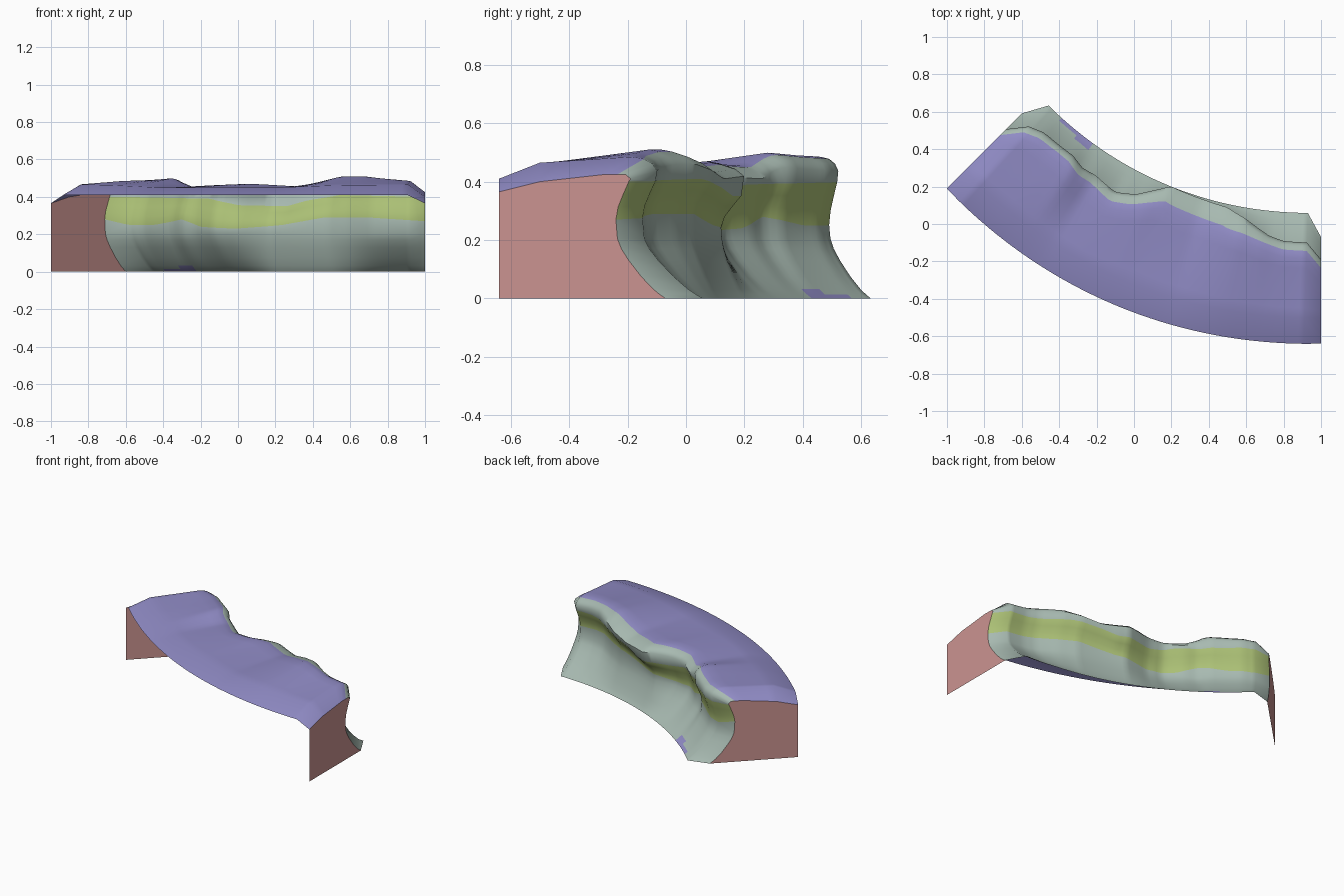
import bpy
import bmesh
from math import radians, sin, cos, pi

cube = bpy.data.objects.get("Cube")
if cube:
    bpy.data.objects.remove(cube, do_unlink=True)


def material(name, colour):
    mat = bpy.data.materials.new(name)
    mat.use_nodes = True
    mat.diffuse_color = (*colour, 1)
    mat.node_tree.nodes["Principled BSDF"].inputs["Base Color"].default_value = (*colour, 1)
    return mat


purple = material("plateau purple", (0.28, 0.26, 0.56))
grey = material("rock grey", (0.39, 0.49, 0.44))
green = material("moss green", (0.41, 0.53, 0.18))
red = material("end wall red", (0.60, 0.295, 0.285))

# The piece is an eighth of a ring around this centre, bulging a little midway
CENTRE_X, CENTRE_Y = 1.0, 2.19
OUTER, FOOT, FOOT_END, BULGE = 2.83, 2.13, 2.26, 0.015
SWEEP, BEVEL = 45.0, 1.9

# Values that wander along the sweep, as (angle, value)
RIM = [(0, 2.38), (1.9, 2.29), (5, 2.29), (7, 2.27), (10.5, 2.2), (13.4, 2.16),
       (16, 2.155), (22, 2.145), (24, 2.2), (26, 2.26), (28.6, 2.3), (32, 2.275),
       (34, 2.28), (36, 2.255), (41, 2.255), (43.1, 2.285), (45, 2.38)]
CREST = [(0, .425), (1.9, .485), (6, .5), (8, .51), (11, .51), (17, .455), (24, .47),
         (32, .455), (35, .5), (39, .49), (43.1, .485), (45, .425)]
SHOULDER = [(0, .4), (1.9, .465), (10, .462), (17, .45), (32, .45), (38, .462),
            (43.1, .467), (45, .4)]
BROW_WIDTH = [(0, .045), (7, .045), (12.7, .1), (21, .09), (26, .06), (31, .05),
              (38, .035), (45, .045)]
HOLLOW_DEPTH = [(0, .05), (5, .05), (14, .07), (22, .085), (27, .05), (45, .042)]
MOSS_TOP = [(0, .4), (12, .41), (17, .38), (20, .35), (26, .355), (30, .39), (45, .4)]
MOSS_BASE = [(0, .27), (7.5, .29), (14, .29), (20, .25), (26, .23), (31, .24),
             (34, .28), (39, .25), (43, .25), (45, .28)]

# Brow rows: share of the brow width and fraction of the crest height
BROW = [(1, .985), (.35, .95), (0, .9)]
# Moss rows: share of the hollow depth
HOLLOW = [.12, .5, .85, 1]
# Foot rows: share of the way out to the foot and height
TOE = [(.03, .205), (.11, .17), (.26, .13), (.51, .075), (.75, .032), (.88, .014), (1, 0)]
PLATEAU_STEPS = 6


def lookup(table, angle):
    for (a, u), (b, v) in zip(table, table[1:]):
        if angle <= b:
            return u + (v - u) * (angle - a) / (b - a)
    return table[-1][1]


def section(angle):
    """Radius and height from the outer lip over the plateau and down the cliff."""
    rim, crest, rise, brow, depth, top, base = (
        lookup(table, angle)
        for table in (RIM, CREST, SHOULDER, BROW_WIDTH, HOLLOW_DEPTH, MOSS_TOP, MOSS_BASE))
    end = max(0, 1 - min(angle, SWEEP - angle) / BEVEL)
    bulge = BULGE * sin(pi * angle / SWEEP)
    outer = OUTER + bulge
    foot = FOOT + bulge + (FOOT_END - FOOT) * end
    points = [(outer, 0.41 - 0.045 * end)]
    # Plateau
    shoulder, back = outer - 0.14, rim + brow + 0.04
    for k in range(PLATEAU_STEPS + 1):
        t = k / PLATEAU_STEPS
        points.append((shoulder + (back - shoulder) * t, rise + (crest - rise) * t))
    # Brow, mossy hollow and foot
    scale = max(crest, 0.455)
    for share, f in BROW:
        points.append((rim + brow * share, min(f * scale, crest * (0.96 + 0.04 * f))))
    for k, share in enumerate(HOLLOW):
        points.append((rim + depth * share, top + (base - top) * k / (len(HOLLOW) - 1)))
    waist = rim + depth
    points += [(waist + (foot - waist) * share, z) for share, z in TOE]
    return points


def place(angle, radius, z):
    a = radians(angle)
    return (CENTRE_X - radius * sin(a), CENTRE_Y - radius * cos(a), z)


def finish(bm, name, mats):
    mesh = bpy.data.meshes.new(name)
    bm.to_mesh(mesh)
    bm.free()
    for mat in mats:
        mesh.materials.append(mat)
    obj = bpy.data.objects.new(name, mesh)
    bpy.context.collection.objects.link(obj)
    return obj


# Open shell of plateau and cliff, coloured by row
steps = 64
inner = SWEEP - 2 * BEVEL
angles = [0] + [BEVEL + inner * k / steps for k in range(steps + 1)] + [SWEEP]
bm = bmesh.new()
grid = [[bm.verts.new(place(a, r, z)) for r, z in section(a)] for a in angles]
brow_row = PLATEAU_STEPS + 2
moss_row = brow_row + len(BROW)
toe_row = moss_row + len(HOLLOW) - 1
last_row = len(grid[0]) - 2
# Rows of the purple patch at the foot, with the angle where each stops
patch_end = {last_row: 40.5, last_row - 1: 37}
for i in range(len(angles) - 1):
    for j in range(last_row + 1):
        face = bm.faces.new((grid[i][j], grid[i][j + 1], grid[i + 1][j + 1], grid[i + 1][j]))
        face.smooth = True
        if j < brow_row or 34.5 < angles[i] < patch_end.get(j, 0):
            face.material_index = 0
        elif moss_row <= j < toe_row:
            face.material_index = 2
        else:
            face.material_index = 1
bank = finish(bm, "cliff_bank", [purple, grey, green])
bpy.context.view_layer.objects.active = bank
bank.select_set(True)
bpy.ops.object.shade_smooth_by_angle(angle=radians(50))

# Flat walls closing both ends
for name, angle in (("left_end_wall", 0), ("right_end_wall", SWEEP)):
    bm = bmesh.new()
    outline = [place(angle, r, z) for r, z in section(angle) + [(OUTER, 0)]]
    if angle == 0:
        outline.reverse()
    wall = bm.faces.new([bm.verts.new(p) for p in outline])
    wall.normal_update()
    bmesh.ops.triangulate(bm, faces=[wall])
    finish(bm, name, [red])
